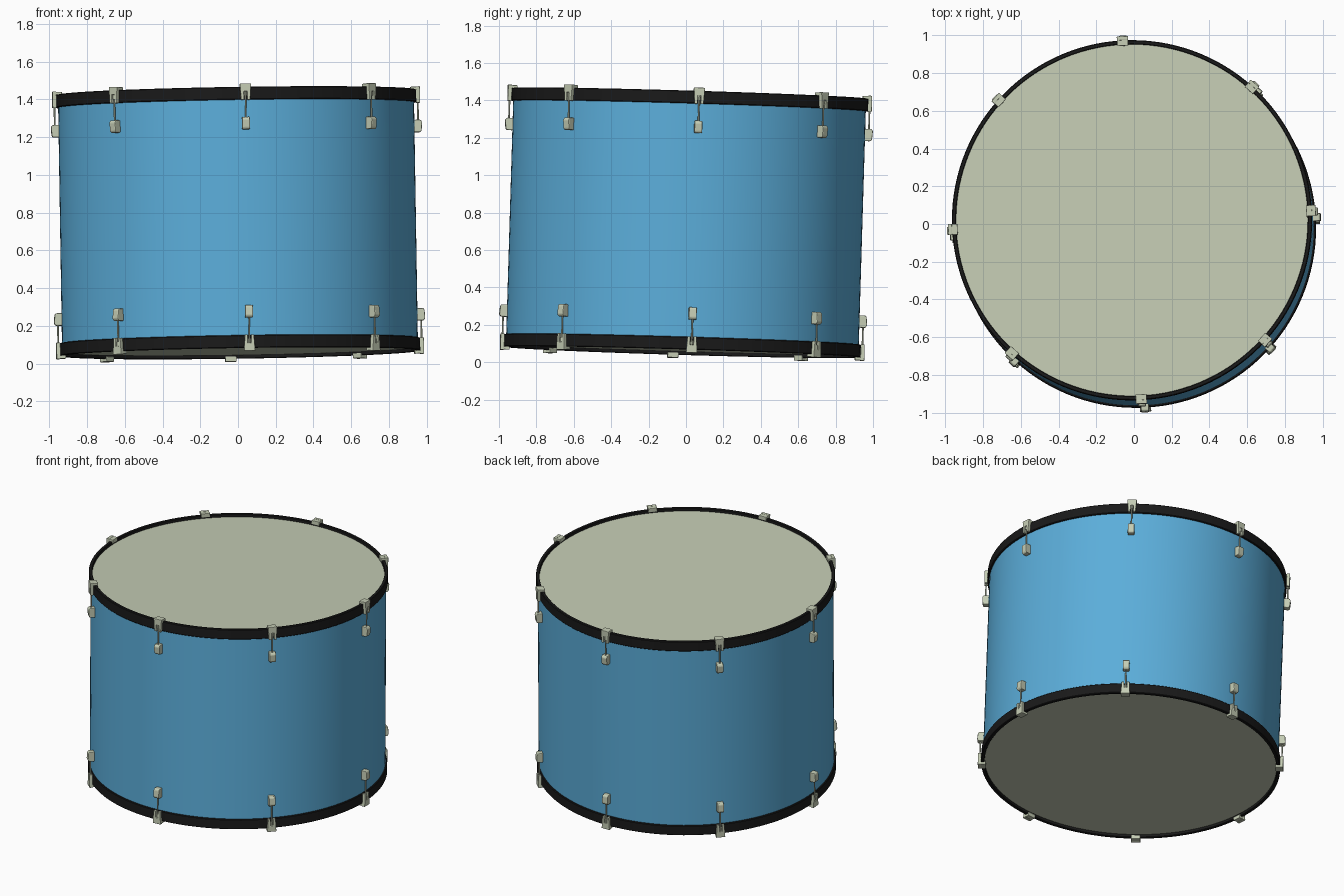
import bpy, bmesh
from math import radians, cos, sin, tau
from mathutils import Matrix, Vector

if "Cube" in bpy.data.objects:
    bpy.data.objects.remove(bpy.data.objects["Cube"])

SEG = 128          # roundness of the drum
HALF = 0.692       # half the drum height
COUNT, START = 8, radians(3)
AXIS = Vector((-0.016, 0.030, 1)).normalized()
TILT = Matrix.Translation((0, 0, 0.746)) @ Vector((0, 0, 1)).rotation_difference(AXIS).to_matrix().to_4x4()


def material(name, rgb):
    m = bpy.data.materials.new(name)
    m.diffuse_color = (*rgb, 1)
    m.use_nodes = True
    m.node_tree.nodes["Principled BSDF"].inputs["Base Color"].default_value = m.diffuse_color
    return m


BLUE = material("blue", (0.105, 0.42, 0.70))
BLACK = material("black", (0.010, 0.010, 0.010))
CREAM = material("cream", (0.56, 0.61, 0.46))


def finish(name, bm, mat, smooth=False, bevel=0, mirror=True):
    bmesh.ops.recalc_face_normals(bm, faces=bm.faces)
    me = bpy.data.meshes.new(name)
    bm.to_mesh(me)
    bm.free()
    ob = bpy.data.objects.new(name, me)
    bpy.context.collection.objects.link(ob)
    me.materials.append(mat)
    ob.matrix_world = TILT
    if smooth:
        bpy.ops.object.select_all(action='DESELECT')
        ob.select_set(True)
        bpy.context.view_layer.objects.active = ob
        bpy.ops.object.shade_smooth_by_angle(angle=radians(40))
    if bevel:
        b = ob.modifiers.new("bevel", 'BEVEL')
        b.width, b.segments = bevel, 2
    if mirror:
        m = ob.modifiers.new("mirror", 'MIRROR')
        m.use_axis = (False, False, True)
        m.use_mirror_merge = False
    return ob


def lathe(profile):
    # closed (radius, z) profile turned into a ring
    bm = bmesh.new()
    rings = [[bm.verts.new((r * cos(tau * i / SEG), r * sin(tau * i / SEG), z)) for r, z in profile]
             for i in range(SEG)]
    n = len(profile)
    for i in range(SEG):
        a, b = rings[i], rings[(i + 1) % SEG]
        for j in range(n):
            bm.faces.new((a[j], b[j], b[(j + 1) % n], a[(j + 1) % n]))
    return bm


def around():
    return [Matrix.Rotation(START + tau * k / COUNT, 4, 'Z') for k in range(COUNT)]


def prism(bm, outline, axis, lo, hi, mat):
    # outline in the two other axes, extruded along axis 0 (outward) or 1 (sideways)
    def put(p, d):
        return mat @ (Vector((d, *p)) if axis == 0 else Vector((p[0], d, p[1])))
    a = [bm.verts.new(put(p, lo)) for p in outline]
    b = [bm.verts.new(put(p, hi)) for p in outline]
    bm.faces.new(a)
    bm.faces.new(b[::-1])
    for i in range(len(a)):
        j = (i + 1) % len(a)
        bm.faces.new((a[i], a[j], b[j], b[i]))


def cylinder(bm, r, x, z0, z1, mat, sides=12):
    bmesh.ops.create_cone(bm, cap_ends=True, segments=sides, radius1=r, radius2=r, depth=z1 - z0,
                          matrix=mat @ Matrix.Translation((x, 0, (z0 + z1) / 2)))


# shell
w = HALF - 0.03
finish("shell", lathe([(0.943, -w), (0.943, w), (0.925, w), (0.925, -w)]), BLUE, True, mirror=False)

# hoops
T, B = HALF, HALF - 0.068
finish("hoops", lathe([(0.950, B), (0.954, B + 0.004), (0.954, T - 0.004), (0.950, T),
                       (0.935, T), (0.932, T - 0.003), (0.932, B)]), BLACK, True)

# drum heads, recessed inside the hoops
bm = bmesh.new()
bmesh.ops.create_cone(bm, cap_ends=True, segments=SEG, radius1=0.934, radius2=0.934, depth=0.01,
                      matrix=Matrix.Translation((0, 0, HALF - 0.025)))
finish("heads", bm, CREAM)

# claws: notched front plate with a hook over the hoop
bm = bmesh.new()
z0, z1 = HALF - 0.070, HALF + 0.017
plate = [(-0.030, z1), (-0.024, z0), (-0.009, z0), (-0.009, z0 + 0.045),
         (0.009, z0 + 0.045), (0.009, z0), (0.024, z0), (0.030, z1)]
hook = [(0.925, HALF - 0.012), (0.925, z1 - 0.002), (0.966, z1 - 0.002), (0.966, HALF - 0.001),
        (0.933, HALF - 0.001), (0.933, HALF - 0.012)]
for m in around():
    prism(bm, plate, 0, 0.954, 0.975, m)
    prism(bm, hook, 1, -0.029, 0.029, m)
finish("claws", bm, CREAM, bevel=0.003)

# lugs on the shell
bm = bmesh.new()
z0, z1 = HALF - 0.226, HALF - 0.160
side = [(0.940, z0), (0.940, z1), (0.976, z1), (0.985, z1 - 0.012), (0.981, z0 + 0.008), (0.974, z0)]
for m in around():
    prism(bm, side, 1, -0.021, 0.021, m)
finish("lugs", bm, CREAM, bevel=0.005)

# tension rods with small bolt heads
bm = bmesh.new()
for m in around():
    cylinder(bm, 0.0045, 0.964, HALF - 0.17, HALF - 0.02, m)
    cylinder(bm, 0.0085, 0.964, HALF - 0.048, HALF - 0.026, m, 8)
finish("tension_rods", bm, CREAM, True)
